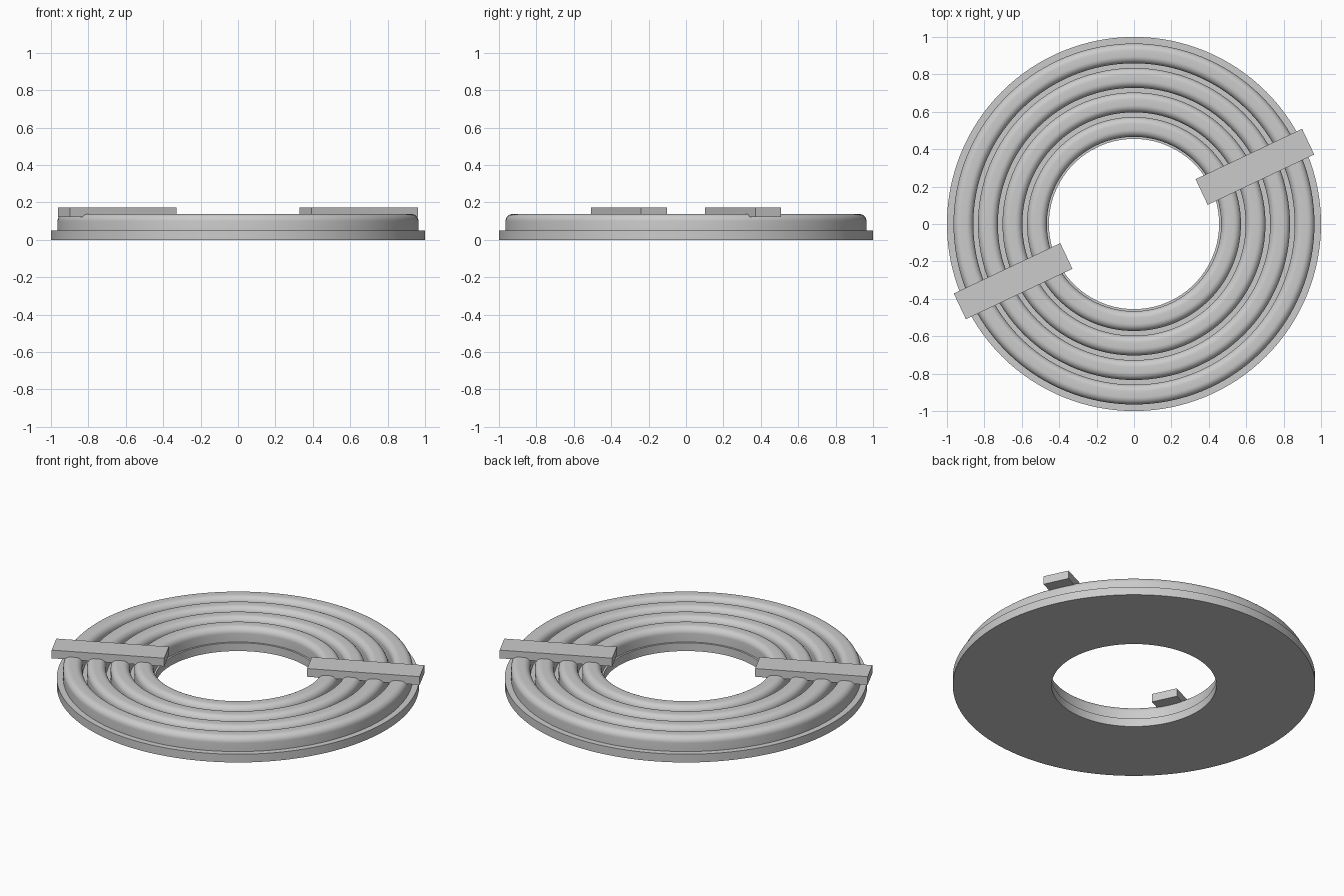
import bpy
from math import sin, cos, pi, radians

cube = bpy.data.objects.get("Cube")
if cube:
    bpy.data.objects.remove(cube, do_unlink=True)

SEGMENTS = 128

grey = bpy.data.materials.new("light_grey")
grey.use_nodes = True
COLOUR = (0.6, 0.6, 0.6, 1)
grey.diffuse_color = COLOUR
grey.node_tree.nodes["Principled BSDF"].inputs["Base Color"].default_value = COLOUR


def lathe(name, profile):
    """Revolve a closed (radius, height) profile, listed counter-clockwise, around z."""
    n = len(profile)
    verts = [(r * cos(a), r * sin(a), z)
             for a in (2 * pi * s / SEGMENTS for s in range(SEGMENTS))
             for r, z in profile]
    faces = []
    for s in range(SEGMENTS):
        t = (s + 1) % SEGMENTS
        for i in range(n):
            j = (i + 1) % n
            faces.append((s * n + i, t * n + i, t * n + j, s * n + j))
    mesh = bpy.data.meshes.new(name)
    mesh.from_pydata(verts, [], faces)
    mesh.materials.append(grey)
    obj = bpy.data.objects.new(name, mesh)
    bpy.context.collection.objects.link(obj)
    bpy.ops.object.select_all(action='DESELECT')
    obj.select_set(True)
    bpy.context.view_layer.objects.active = obj
    bpy.ops.object.shade_smooth_by_angle(angle=radians(30))
    return obj


def ridge_profile(centre, half, bottom, top, radius, steps=8):
    """Straight-sided section with rounded upper corners."""
    points = [(centre - half, bottom), (centre + half, bottom)]
    for side, start in ((1, 0), (-1, pi / 2)):
        for k in range(steps + 1):
            a = start + pi / 2 * k / steps
            points.append((centre + side * (half - radius) + radius * cos(a),
                           top - radius + radius * sin(a)))
    return points


# Flat base ring
lathe("base_ring", [(0.455, 0), (1, 0), (1, 0.05), (0.455, 0.05)])

# Four concentric rounded coils
for i in range(4):
    lathe(f"coil_{i + 1}", ridge_profile(0.912 - 0.131 * i, 0.053, 0.045, 0.138, 0.038))

# Two radial bars on opposite sides
for name, angle in (("left_bar", 25.3), ("right_bar", 205.3)):
    a = radians(angle)
    bpy.ops.mesh.primitive_cube_add(
        size=1, location=(0.715 * cos(a), 0.715 * sin(a), 0.147), rotation=(0, 0, a))
    bar = bpy.context.object
    bar.name = name
    bar.scale = (0.63, 0.152, 0.05)
    bar.data.materials.append(grey)
